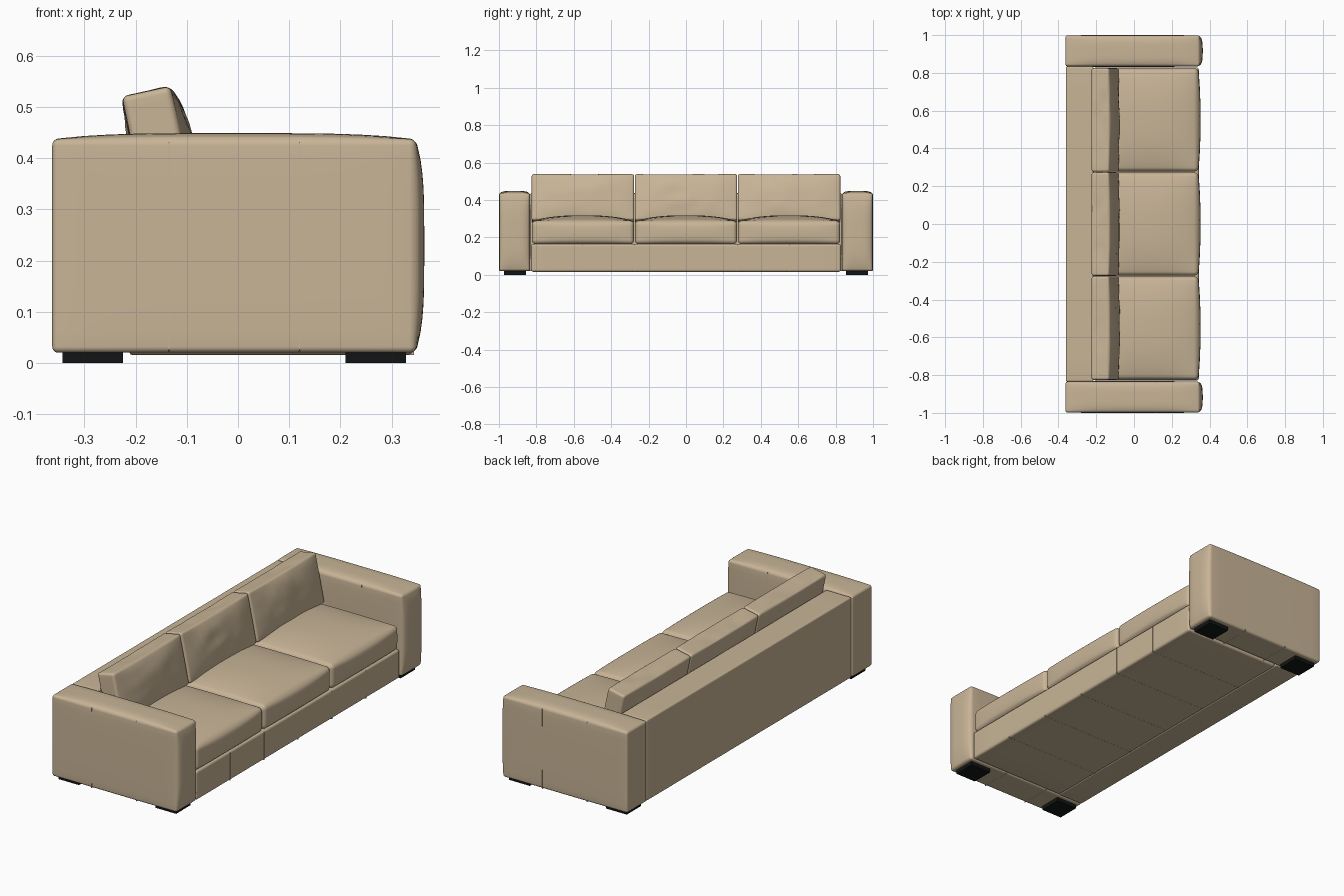
import bpy, bmesh, math
from mathutils import Vector, Matrix, noise

if "Cube" in bpy.data.objects:
    bpy.data.objects.remove(bpy.data.objects["Cube"])


def material(name, rgb):
    m = bpy.data.materials.new(name)
    m.diffuse_color = (*rgb, 1)
    m.use_nodes = True
    m.node_tree.nodes["Principled BSDF"].inputs["Base Color"].default_value = m.diffuse_color
    return m


FABRIC = material("tan fabric", (0.58, 0.46, 0.31))
BLACK = material("black plastic", (0.006, 0.007, 0.007))


def finish(bm, name, mat):
    me = bpy.data.meshes.new(name)
    bm.to_mesh(me)
    bm.free()
    ob = bpy.data.objects.new(name, me)
    bpy.context.collection.objects.link(ob)
    me.materials.append(mat)
    return ob


def block(name, lo, hi, mat):
    """Plain sharp box between two corners."""
    lo, hi = Vector(lo), Vector(hi)
    bm = bmesh.new()
    bmesh.ops.create_cube(bm, size=1)
    for v in bm.verts:
        v.co = (lo + hi) / 2 + Vector(a * b for a, b in zip(v.co, hi - lo))
    return finish(bm, name, mat)


def pillow(name, lo, hi, r, bulges=(), power=4, wrinkle=0, matrix=None):
    """Rounded box; bulges = (axis, sign, amount) swell the given sides."""
    lo, hi = Vector(lo), Vector(hi)
    mid, half = (lo + hi) / 2, (hi - lo) / 2
    steps, rim = 22, 4
    bm = bmesh.new()
    bmesh.ops.create_cube(bm, size=2)
    bmesh.ops.subdivide_edges(bm, edges=bm.edges[:], cuts=steps - 1, use_grid_fill=True)

    def place(t, h):
        # the outermost steps fall inside the rounded rim
        i = round((abs(t)) * steps / 2)
        flat = steps // 2 - rim
        d = (h - r) * i / flat if i <= flat else h - r + r * (i - flat) / rim
        return math.copysign(d, t)

    for v in bm.verts:
        p = Vector(place(t, h) for t, h in zip(v.co, half))
        core = Vector(max(-h + r, min(h - r, c)) for c, h in zip(p, half))
        if (p - core).length > 1e-9:
            p = core + (p - core).normalized() * r
        u = [c / h for c, h in zip(p, half)]
        q = p.copy()
        for axis, sign, amount in bulges:
            a, b = [k for k in range(3) if k != axis]
            w = max(0, sign * u[axis]) * (1 - abs(u[a]) ** power) * (1 - abs(u[b]) ** power)
            n = wrinkle * noise.noise((p + mid) * 14)
            q[axis] += sign * w * (amount + n)
        v.co = mid + q
    if matrix:
        bm.transform(matrix)
    for f in bm.faces:
        f.smooth = True
    return finish(bm, name, FABRIC)


# arms with domed tops and fronts, stitched seams and feet
for side, s in (("left", -1), ("right", 1)):
    y0, y1 = sorted((s * 0.835, s * 0.998))
    pillow(f"{side}_arm", (-0.363, y0, 0.02), (0.347, y1, 0.437), 0.012,
           [(2, 1, 0.012), (0, 1, 0.017), (1, s, 0.002), (1, -s, 0.003)])
    for i, x in enumerate((-0.135, 0.12)):
        block(f"{side}_arm_seam_{i + 1}", (x - 0.001, y0 - 0.002, 0.0195),
              (x + 0.001, y1 + 0.002, 0.432), FABRIC)
    for end, x in (("back", -0.343), ("front", 0.21)):
        f0, f1 = sorted((s * 0.855, s * 0.972))
        block(f"{side}_{end}_foot", (x, f0, 0), (x + 0.118, f1, 0.022), BLACK)

# back panel
pillow("back_panel", (-0.36, -0.834, 0.02), (-0.215, 0.834, 0.436), 0.008)

# base with stitched seams
pillow("base", (-0.215, -0.828, 0.016), (0.343, 0.828, 0.165), 0.012)
for i in range(5):
    y = (i - 2) * 0.276
    block(f"base_seam_{i + 1}", (-0.21, y - 0.001, 0.0155), (0.3437, y + 0.001, 0.16), FABRIC)

# three seat cushions and three leaning back cushions
lean = Matrix.Translation((-0.128, 0, 0.283)) @ Matrix.Rotation(math.radians(-12), 4, 'Y')
for i in range(3):
    y = (i - 1) * 0.551
    pillow(f"seat_cushion_{i + 1}", (-0.21, y - 0.273, 0.163), (0.34, y + 0.273, 0.288), 0.022,
           [(2, 1, 0.03), (0, 1, 0.012)], power=2.6)
    pillow(f"back_cushion_{i + 1}", (-0.047, y - 0.274, 0), (0.049, y + 0.274, 0.253), 0.012,
           [(0, 1, 0.02), (0, -1, 0.004), (2, 1, -0.004)], power=2.6, wrinkle=0.008, matrix=lean)
